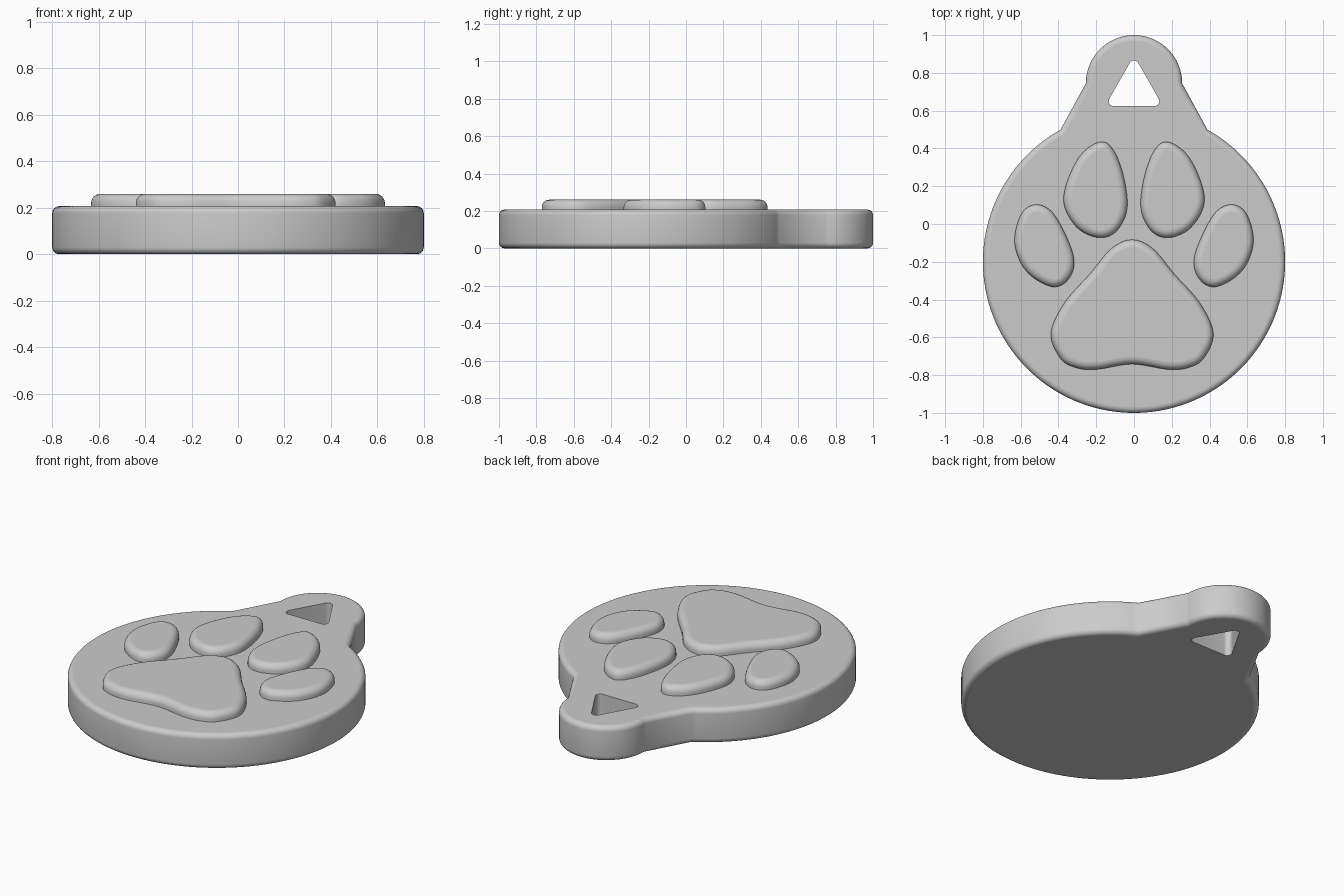
import bpy, bmesh
from math import sin, cos, pi, radians
from mathutils import Vector

if "Cube" in bpy.data.objects:
    bpy.data.objects.remove(bpy.data.objects["Cube"], do_unlink=True)

grey = bpy.data.materials.new("plain grey")
grey.use_nodes = True
colour = (0.6, 0.6, 0.6, 1)
grey.diffuse_color = colour
grey.node_tree.nodes["Principled BSDF"].inputs["Base Color"].default_value = colour


def arc(cx, cy, r, start, end, steps):
    angles = [radians(start + (end - start) * i / steps) for i in range(steps + 1)]
    return [Vector((cx + r * cos(a), cy + r * sin(a))) for a in angles]


def smooth_loop(points, steps=10):
    """Closed Catmull-Rom curve through the points."""
    p = [Vector(q) for q in points]
    n, out = len(p), []
    for i in range(n):
        a, b, c, d = p[i - 1], p[i], p[(i + 1) % n], p[(i + 2) % n]
        for s in range(steps):
            t = s / steps
            out.append((2 * b + (c - a) * t + (2 * a - 5 * b + 4 * c - d) * t * t
                        + (3 * b - a - 3 * c + d) * t ** 3) / 2)
    return out


def inset(loop, dist):
    """Move a counter-clockwise loop inward, with mitred corners."""
    n, out = len(loop), []
    for i in range(n):
        t1 = (loop[i] - loop[i - 1]).normalized()
        t2 = (loop[(i + 1) % n] - loop[i]).normalized()
        n1, n2 = Vector((-t1.y, t1.x)), Vector((-t2.y, t2.x))
        out.append(loop[i] + (n1 + n2) * dist / (1 + n1.dot(n2)))
    return out


def add_wall(bm, loop, profile):
    """Stack rings of (inset, z) and return the first and last edge rings."""
    rings = [[bm.verts.new((q.x, q.y, z)) for q in inset(loop, d)] for d, z in profile]
    n = len(loop)
    for low, high in zip(rings, rings[1:]):
        for i in range(n):
            j = (i + 1) % n
            bm.faces.new((low[i], low[j], high[j], high[i])).smooth = True
    return [[bm.edges.get((r[i], r[(i + 1) % n])) for i in range(n)]
            for r in (rings[0], rings[-1])]


def make_slab(name, walls):
    bm = bmesh.new()
    ends = [add_wall(bm, loop, profile) for loop, profile in walls]
    for side in (0, 1):
        edges = [e for pair in ends for e in pair[side]]
        bmesh.ops.triangle_fill(bm, edges=edges, use_beauty=True, normal=(0, 0, 1))
    bmesh.ops.recalc_face_normals(bm, faces=bm.faces[:])
    for f in bm.faces:
        f.smooth = abs(f.normal.z) < 0.999
    for e in bm.edges:
        e.smooth = e.calc_face_angle(0) < radians(35)
    mesh = bpy.data.meshes.new(name)
    bm.to_mesh(mesh)
    bm.free()
    mesh.materials.append(grey)
    bpy.context.collection.objects.link(bpy.data.objects.new(name, mesh))


def rounded(r, top, steps=6):
    return [(r * (1 - cos(a)), top - r + r * sin(a))
            for a in (pi / 2 * i / steps for i in range(steps + 1))]


# Round tag with a flared neck, hanging lug and triangular hole
top = 0.207
edge = rounded(0.03, top)
tag_profile = [(d, top - z) for d, z in reversed(edge)] + edge
outline = arc(0, 0.745, 0.255, 0, 180, 48) + arc(0, -0.2, 0.8, 119.1, 420.9, 128)
hole = []
for cx, cy, start in ((0.108, 0.65, -90), (0, 0.84, 30), (-0.108, 0.65, 150)):
    hole += arc(cx, cy, 0.026, start, start + 120, 8)
make_slab("tag_body", [(outline, tag_profile), (hole, [(0, 0), (0, top)])])

# Raised pads
pad_profile = [(0, 0.16)] + rounded(0.04, 0.26)
half = [(0.19, -0.77), (0.30, -0.76), (0.38, -0.71), (0.43, -0.58), (0.36, -0.42),
        (0.22, -0.26), (0.11, -0.13)]
palm = [(0, -0.742)] + half + [(0, -0.083)] + [(-x, y) for x, y in reversed(half)]
make_slab("palm_pad", [(smooth_loop([(x - 0.01, y) for x, y in palm]), pad_profile)])

toes = {
    "inner_toe": [(0.16, 0.435), (0.075, 0.32), (0.035, 0.1), (0.09, -0.035),
                  (0.19, -0.072), (0.31, -0.01), (0.373, 0.14), (0.29, 0.355)],
    "outer_toe": [(0.51, 0.103), (0.415, 0.04), (0.32, -0.17), (0.345, -0.29),
                  (0.435, -0.332), (0.57, -0.25), (0.632, -0.1), (0.595, 0.055)],
}
for name, pts in toes.items():
    make_slab(name + "_left", [(smooth_loop(pts), pad_profile)])
    mirrored = [(-x, y) for x, y in reversed(pts)]
    make_slab(name + "_right", [(smooth_loop(mirrored), pad_profile)])
